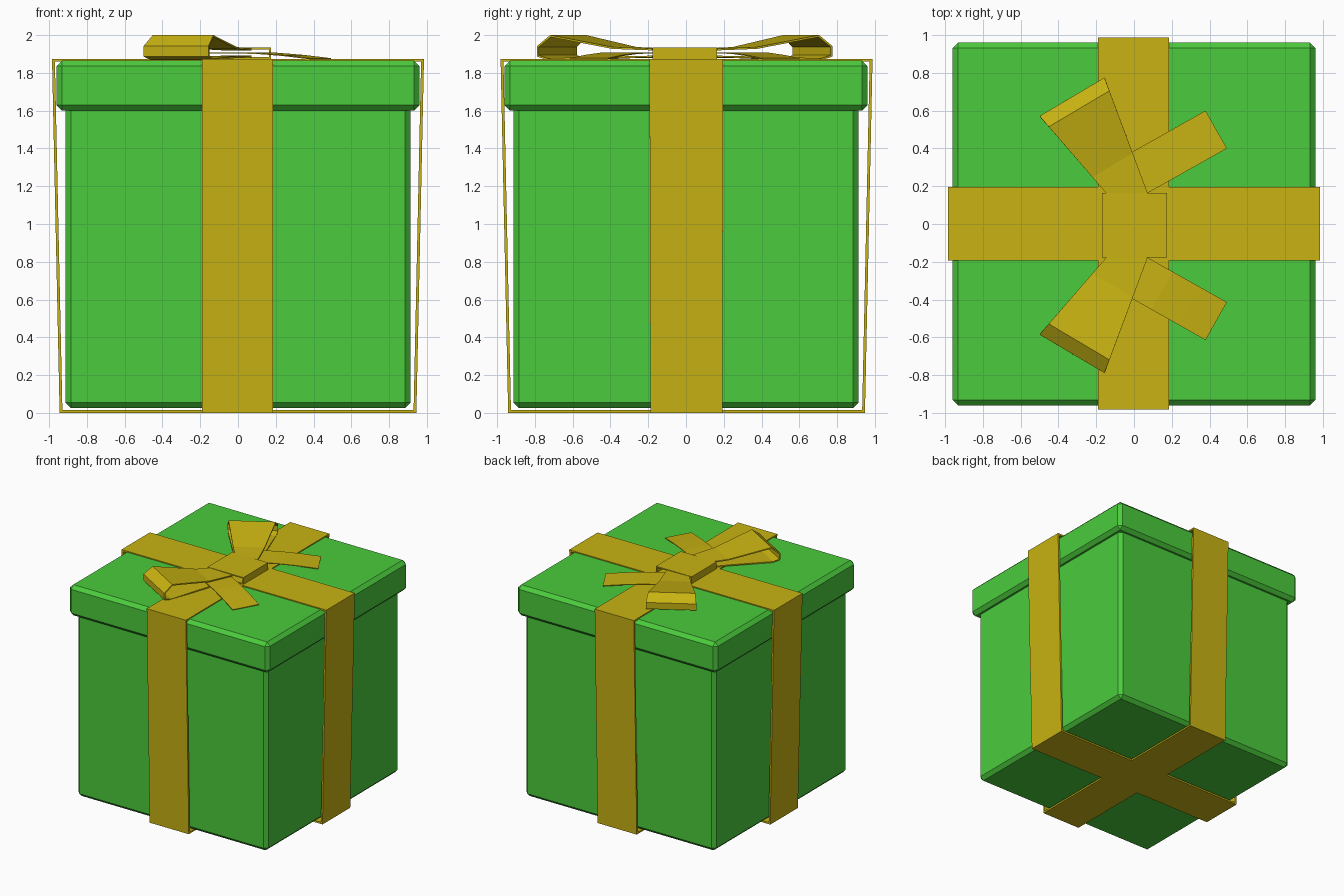
import bpy, bmesh
from mathutils import Vector

if "Cube" in bpy.data.objects:
    bpy.data.objects.remove(bpy.data.objects["Cube"])


def material(name, color):
    m = bpy.data.materials.new(name)
    m.diffuse_color = (*color, 1)
    m.use_nodes = True
    m.node_tree.nodes["Principled BSDF"].inputs["Base Color"].default_value = m.diffuse_color
    return m


GREEN = material("green_card", (0.07, 0.60, 0.045))
GOLD = material("gold_ribbon", (0.58, 0.45, 0.006))


def add_object(name, bm, mat):
    bmesh.ops.recalc_face_normals(bm, faces=bm.faces)
    me = bpy.data.meshes.new(name)
    bm.to_mesh(me)
    bm.free()
    me.materials.append(mat)
    ob = bpy.data.objects.new(name, me)
    bpy.context.collection.objects.link(ob)
    return ob


def box(name, half, z0, z1, bevel):
    bm = bmesh.new()
    bmesh.ops.create_cube(bm, size=1)
    for v in bm.verts:
        v.co = Vector((v.co.x * 2 * half, v.co.y * 2 * half,
                       z0 + (v.co.z + 0.5) * (z1 - z0)))
    ob = add_object(name, bm, GREEN)
    mod = ob.modifiers.new("chamfer", 'BEVEL')
    mod.width, mod.segments = bevel, 1
    return ob


def band(name, path, origin, direction, thickness, closed=False):
    """Sweep (distance, z, half width) points along a ground direction."""
    d = Vector((*direction, 0)).normalized()
    w = Vector((-d.y, d.x, 0))
    o = Vector((*origin, 0))
    bm = bmesh.new()
    rows = []
    for t, z, hw in path:
        c = o + d * t + Vector((0, 0, z))
        rows.append((bm.verts.new(c - w * hw), bm.verts.new(c + w * hw)))
    for i in range(len(rows) if closed else len(rows) - 1):
        a, b = rows[i], rows[(i + 1) % len(rows)]
        bm.faces.new((a[0], a[1], b[1], b[0]))
    ob = add_object(name, bm, GOLD)
    mod = ob.modifiers.new("thickness", 'SOLIDIFY')
    mod.thickness, mod.offset, mod.use_even_offset = thickness, 0, True
    return ob


# Box and overhanging lid
box("box_body", 0.914, 0.025, 1.63, 0.03)
box("box_lid", 0.961, 1.60, 1.866, 0.03)

# Two wrapped ribbons, flaring towards the lid
wrap = [(-0.937, 0.0075, 0.19), (0.937, 0.0075, 0.19),
        (0.977, 1.867, 0.195), (-0.977, 1.867, 0.195)]
band("ribbon_side_to_side", wrap, (0, 0.002), (1, 0), 0.015, True)
band("ribbon_front_to_back", [(t, z, 0.188) for t, z, _ in wrap],
     (-0.002, 0.003), (0, 1), 0.015, True)

# Bow knot: flat hollow band
CY = -0.007
band("bow_knot", [(-0.167, 1.878, 0.17), (0.167, 1.878, 0.17),
                  (0.167, 1.930, 0.17), (-0.167, 1.930, 0.17)],
     (0.003, CY), (1, 0), 0.01, True)

# Bow loops (profile measured inward from the outer end) and tails, mirrored
loop = [(0.64, 1.924), (0.42, 1.932), (0.075, 1.995), (0.005, 1.94),
        (0.005, 1.89), (0.06, 1.872), (0.42, 1.884), (0.64, 1.886)]
tail = [(0, 1.875), (0.16, 1.892), (0.33, 1.904), (0.62, 1.906)]
for side, s in (("back", 1), ("front", -1)):
    band("bow_loop_" + side, [(t, z, 0.2 - 0.18 * t) for t, z in loop],
         (-0.328, CY + s * 0.68), (0.51, -s * 0.86), 0.01)
    band("bow_tail_" + side, [(t, z, 0.115) for t, z in tail],
         (0.435, CY + s * 0.507), (-0.87, -s * 0.49), 0.006)
